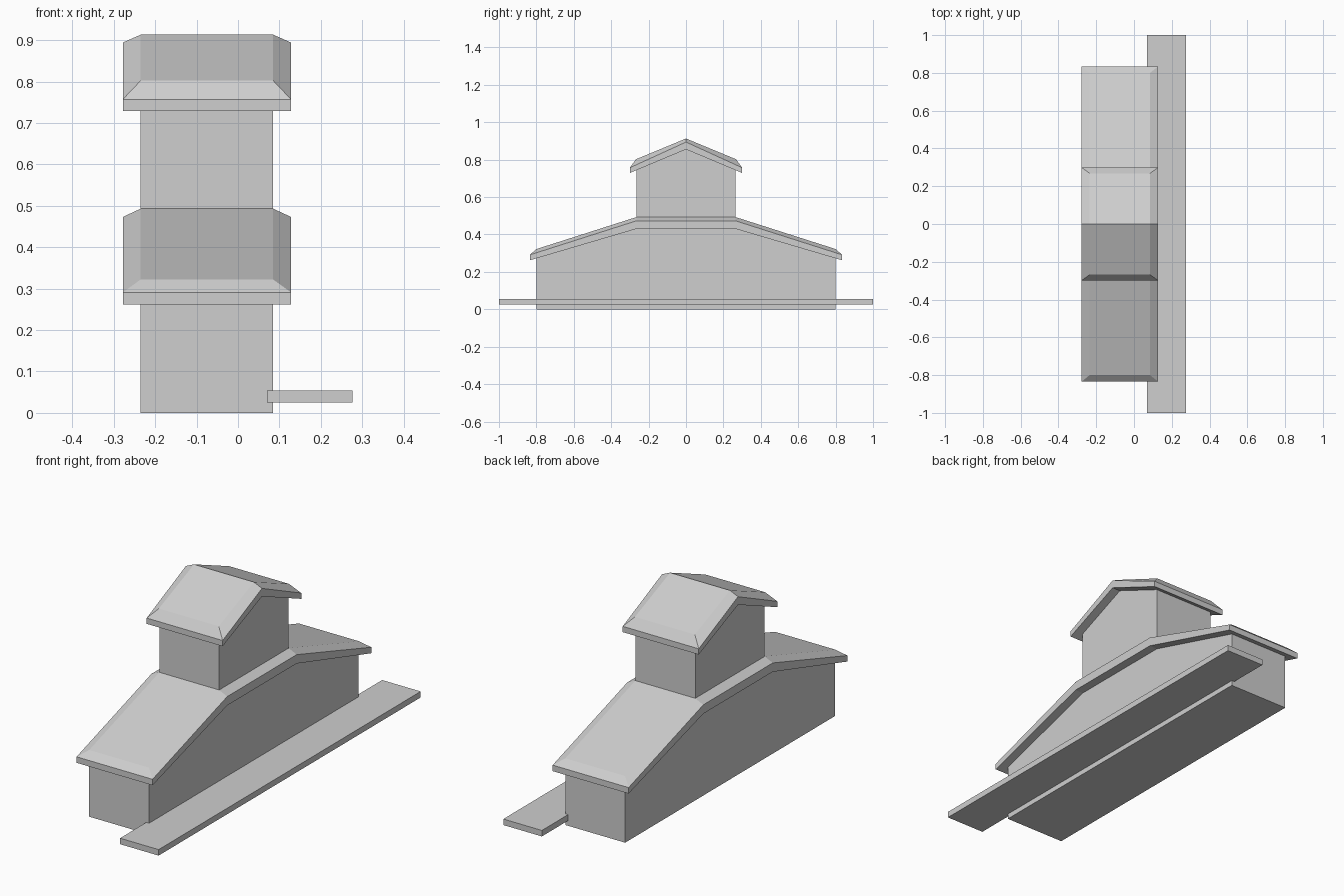
import bpy
import bmesh

cube = bpy.data.objects.get("Cube")
if cube:
    bpy.data.objects.remove(cube, do_unlink=True)

# One plain grey for the whole building
GREY = (0.62, 0.62, 0.62, 1)
grey = bpy.data.materials.new("plain grey")
grey.use_nodes = True
grey.diffuse_color = GREY
grey.node_tree.nodes["Principled BSDF"].inputs["Base Color"].default_value = GREY

WALL_X = (-0.235, 0.085)    # wall faces
EAVE_X = (-0.278, 0.128)    # roof overhang


def finish(name, bm):
    bmesh.ops.recalc_face_normals(bm, faces=bm.faces)
    mesh = bpy.data.meshes.new(name)
    bm.to_mesh(mesh)
    bm.free()
    mesh.materials.append(grey)
    obj = bpy.data.objects.new(name, mesh)
    bpy.context.collection.objects.link(obj)
    return obj


def extrude_profile(name, profile, xs):
    """Solid from a (y, z) outline, extruded along x."""
    bm = bmesh.new()
    left, right = ([bm.verts.new((x, y, z)) for y, z in profile] for x in xs)
    bm.faces.new(left)
    bm.faces.new(right)
    n = len(profile)
    for i in range(n):
        j = (i + 1) % n
        bm.faces.new((left[i], left[j], right[j], right[i]))
    return finish(name, bm)


def mirror_profile(half):
    """Mirror (y, ...) stations about y = 0, keeping a ridge at y = 0 single."""
    return [(-s[0],) + s[1:] for s in half] + [s for s in reversed(half) if s[0] > 0]


def roof(name, half):
    """Bevelled roof slab; stations are (y, top y, underside z, edge z, top z)."""
    bm = bmesh.new()
    rings = []
    full = [(-a, -b, *z) for a, b, *z in half]
    full += [(a, b, *z) for a, b, *z in reversed(half) if a > 0]
    for y, top_y, under, edge, top in full:
        (e0, e1), (w0, w1) = EAVE_X, WALL_X
        points = [(e0, y, under), (e0, y, edge), (w0, top_y, top),
                  (w1, top_y, top), (e1, y, edge), (e1, y, under)]
        rings.append([bm.verts.new(p) for p in points])
    for a, b in zip(rings, rings[1:]):
        for i in range(6):
            j = (i + 1) % 6
            bm.faces.new((a[i], a[j], b[j], b[i]))
    for r in (rings[0], rings[-1]):
        bm.faces.new(r[1:5])                      # sloped eave bevel
        bm.faces.new((r[0], r[1], r[4], r[5]))    # upright eave edge
    return finish(name, bm)


# Long main hall and the tower rising from its middle
extrude_profile("main_hall", mirror_profile([(0.80, 0), (0.80, 0.28), (0.265, 0.44)]), WALL_X)
extrude_profile("tower", mirror_profile([(0.265, 0.44), (0.265, 0.75), (0, 0.865)]), WALL_X)

# Roofs
roof("main_roof", [(0.835, 0.80, 0.262, 0.291, 0.322),
                   (0.265, 0.265, 0.43, 0.473, 0.493)])
roof("tower_roof", [(0.30, 0.268, 0.729, 0.757, 0.802),
                    (0, 0, 0.855, 0.894, 0.913)])

# Platform along the left side
extrude_profile("side_platform", mirror_profile([(1.0, 0.025), (1.0, 0.054)]), (0.07, 0.276))
